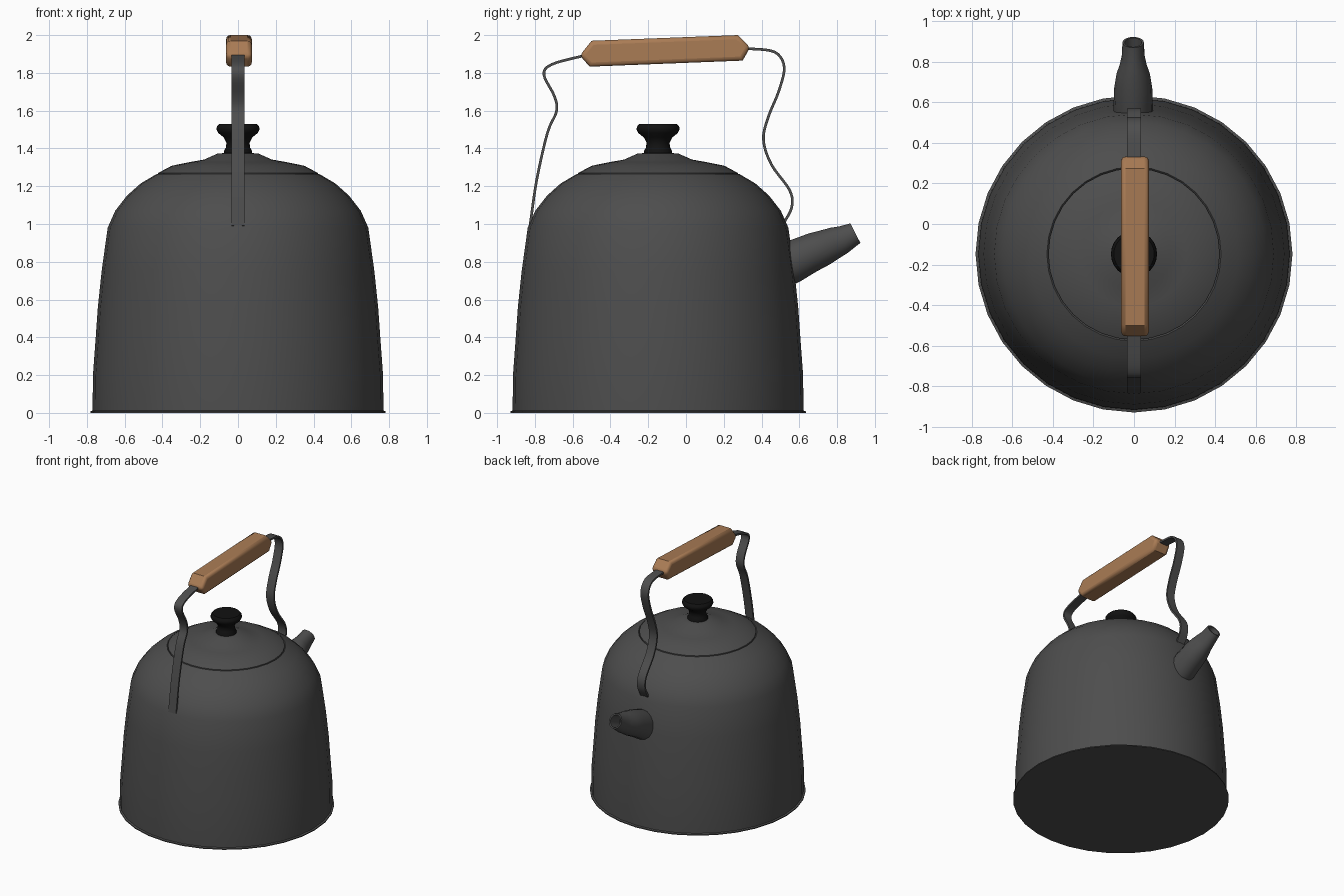
import bpy, bmesh
from math import sin, cos, pi
from mathutils import Vector

if "Cube" in bpy.data.objects:
    bpy.data.objects.remove(bpy.data.objects["Cube"])

CY = -0.148  # body axis position in y


def material(name, rgb):
    m = bpy.data.materials.new(name)
    m.diffuse_color = (*rgb, 1)
    m.use_nodes = True
    m.node_tree.nodes["Principled BSDF"].inputs["Base Color"].default_value = m.diffuse_color
    return m


IRON = material("dark_iron", (0.075, 0.075, 0.075))
BLACK = material("black", (0.006, 0.006, 0.006))
WOOD = material("wood", (0.4, 0.2, 0.09))


def finish(name, bm, mat, angle=40):
    bmesh.ops.recalc_face_normals(bm, faces=bm.faces)
    me = bpy.data.meshes.new(name)
    bm.to_mesh(me)
    bm.free()
    ob = bpy.data.objects.new(name, me)
    bpy.context.collection.objects.link(ob)
    me.materials.append(mat)
    bpy.ops.object.select_all(action='DESELECT')
    ob.select_set(True)
    bpy.context.view_layer.objects.active = ob
    bpy.ops.object.shade_smooth_by_angle(angle=angle * pi / 180)
    return ob


def loft(name, rings, mat, caps=(True, True)):
    """Skin a list of point rings, optionally capping the ends."""
    bm = bmesh.new()
    loops = [[bm.verts.new(p) for p in ring] for ring in rings]
    n = len(loops[0])
    for a, b in zip(loops, loops[1:]):
        for i in range(n):
            j = (i + 1) % n
            bm.faces.new((a[i], a[j], b[j], b[i]))
    for use, loop in zip(caps, (loops[0], loops[-1])):
        if use:
            bm.faces.new(loop)
    return finish(name, bm, mat)


def lathe(name, profile, mat, n=32, caps=(True, True)):
    rings = [[(r * cos(2 * pi * i / n), CY + r * sin(2 * pi * i / n), z)
              for i in range(n)] for r, z in profile]
    return loft(name, rings, mat, caps)


def smooth_path(pts, steps=5):
    """Catmull-Rom curve through the points."""
    p = [Vector(q) for q in pts]
    p = [2 * p[0] - p[1]] + p + [2 * p[-1] - p[-2]]
    out = []
    for a, b, c, d in zip(p, p[1:], p[2:], p[3:]):
        for s in range(steps):
            t = s / steps
            out.append(0.5 * (2 * b + (c - a) * t + (2 * a - 5 * b + 4 * c - d) * t**2
                              + (3 * b - a - 3 * c + d) * t**3))
    return out + [p[-2]]


def strap(name, pts, half_w=0.034, half_t=0.007):
    """Flat metal strip following a path in the yz plane."""
    path = smooth_path(pts)
    rings = []
    for i, q in enumerate(path):
        d = (path[min(i + 1, len(path) - 1)] - path[max(i - 1, 0)]).normalized()
        nrm = Vector((-d.y, d.x)) * half_t
        a, b = q + nrm, q - nrm
        rings.append([(-half_w, *a), (half_w, *a), (half_w, *b), (-half_w, *b)])
    return loft(name, rings, IRON)


# Body with flared foot rim
lathe("body", [(0.782, 0), (0.782, 0.008), (0.77, 0.012), (0.768, 0.2), (0.754, 0.39),
               (0.742, 0.56), (0.722, 0.75), (0.69, 0.98), (0.65, 1.07), (0.588, 1.15),
               (0.515, 1.215), (0.43, 1.265), (0.42, 1.255)], IRON)

# Lid
lathe("lid", [(0.423, 1.25), (0.423, 1.27), (0.352, 1.308), (0.26, 1.327), (0.18, 1.341),
              (0.11, 1.372), (0.07, 1.376)], IRON)

# Lid knob
lathe("lid_knob", [(0.075, 1.37), (0.075, 1.385), (0.064, 1.405), (0.061, 1.43), (0.075, 1.458),
                   (0.105, 1.482), (0.114, 1.5), (0.112, 1.515), (0.1, 1.53)], BLACK, 24)


# Spout: each ring spans a top and bottom point in the yz plane, with a half width
def spout_ring(top, bottom, half_w, n=16):
    t, b = Vector(top), Vector(bottom)
    mid, half = (t + b) / 2, (t - b) / 2
    return [(-0.004 + half_w * cos(2 * pi * i / n), *(mid + half * sin(2 * pi * i / n)))
            for i in range(n)]


loft("spout", [spout_ring(*r) for r in [
    ((0.50, 0.895), (0.52, 0.66), 0.097), ((0.56, 0.917), (0.60, 0.693), 0.097),
    ((0.65, 0.950), (0.69, 0.748), 0.094), ((0.72, 0.968), (0.765, 0.788), 0.082),
    ((0.765, 0.980), (0.81, 0.818), 0.066), ((0.81, 0.987), (0.855, 0.846), 0.056),
    ((0.87, 1.003), (0.923, 0.900), 0.053), ((0.874, 0.992), (0.918, 0.910), 0.042),
    ((0.76, 0.945), (0.80, 0.855), 0.042)]], IRON)

# Handle straps
strap("front_strap", [(-0.826, 0.99), (-0.79, 1.235), (-0.733, 1.484), (-0.686, 1.595),
                      (-0.696, 1.675), (-0.752, 1.79), (-0.71, 1.845), (-0.553, 1.888),
                      (-0.5, 1.897)])
strap("spout_side_strap", [(0.515, 1.0), (0.56, 1.09), (0.548, 1.18), (0.452, 1.315),
                           (0.41, 1.447), (0.437, 1.57), (0.49, 1.70), (0.52, 1.83),
                           (0.47, 1.91), (0.336, 1.928), (0.28, 1.93)])

# Wooden grip: six-sided side outline extruded across x, edges rounded
outline = [(-0.562, 1.892), (-0.5, 1.97), (0.275, 2.0), (0.34, 1.936), (0.3, 1.865), (-0.51, 1.833)]
grip = loft("grip", [[(x, y, z) for y, z in outline] for x in (-0.063, 0.073)], WOOD)
bev = grip.modifiers.new("round", 'BEVEL')
bev.width = 0.022
bev.segments = 3
bev.limit_method = 'ANGLE'
bev.angle_limit = 1.25  # only the long side edges, the end chisels stay crisp
